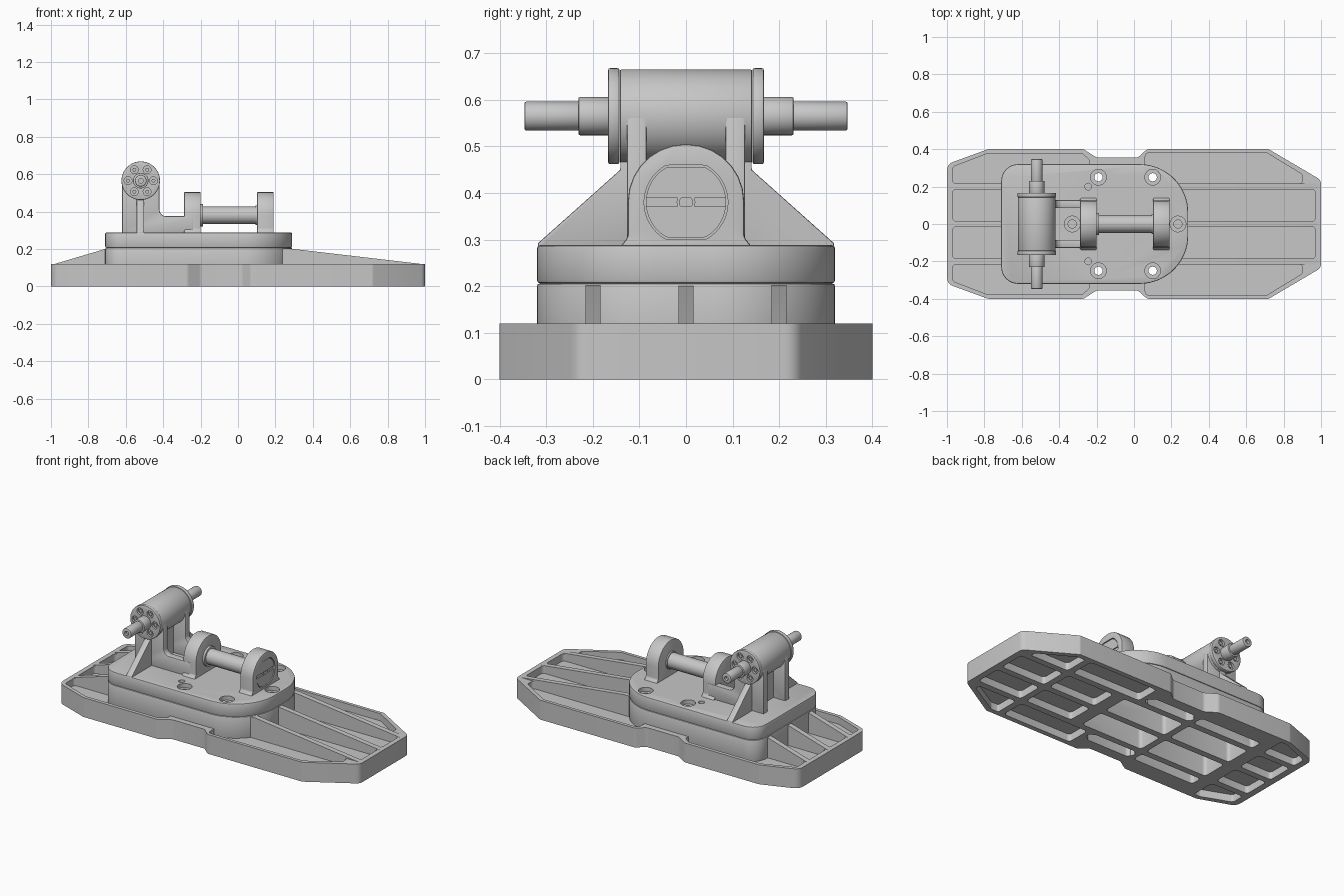
import bpy
import bmesh
from math import cos, sin, tan, pi, radians
from mathutils import Vector

cube = bpy.data.objects.get("Cube")
if cube:
    bpy.data.objects.remove(cube)

metal = bpy.data.materials.new("grey metal")
metal.use_nodes = True
metal.diffuse_color = (0.57, 0.57, 0.57, 1)
metal.node_tree.nodes["Principled BSDF"].inputs["Base Color"].default_value = metal.diffuse_color


def rect(x0, x1, y0, y1):
    return [(x0, y0), (x1, y0), (x1, y1), (x0, y1)]


def circle(cx, cy, r, n=40):
    return [(cx + r * cos(2 * pi * i / n), cy + r * sin(2 * pi * i / n)) for i in range(n)]


def flip(points):
    return [(p[0], -p[1], *p[2:]) for p in reversed(points)]


def rounded(points, radius=0.02, steps=4):
    """Fillet every corner; a third value on a point overrides the radius."""
    result = []
    for i, point in enumerate(points):
        r = point[2] if len(point) > 2 else radius
        p = Vector(point[:2])
        before = (Vector(points[i - 1][:2]) - p).normalized()
        after = (Vector(points[(i + 1) % len(points)][:2]) - p).normalized()
        if r == 0:
            result.append(tuple(p))
            continue
        half = before.angle(after) / 2
        centre = p + (before + after).normalized() * r / sin(half)
        start = (p + before * r / tan(half) - centre).normalized()
        end = (p + after * r / tan(half) - centre).normalized()
        count = max(steps, int(r * 60))
        for k in range(count + 1):
            result.append(tuple(centre + start.slerp(end, k / count).normalized() * r))
    return result


def place(a, b, h, axis):
    return {"x": (h, a, b), "y": (a, h, b), "z": (a, b, h)}[axis]


def solid(name, prisms, bevel=0):
    """One object from extruded outlines: (points, low, high, axis)."""
    bm = bmesh.new()
    for points, low, high, axis in prisms:
        bottom = [bm.verts.new(place(a, b, low, axis)) for a, b in points]
        top = [bm.verts.new(place(a, b, high, axis)) for a, b in points]
        bm.faces.new(bottom)
        bm.faces.new(top)
        for i in range(len(points)):
            bm.faces.new((bottom[i - 1], bottom[i], top[i], top[i - 1]))
    bmesh.ops.recalc_face_normals(bm, faces=bm.faces)
    mesh = bpy.data.meshes.new(name)
    bm.to_mesh(mesh)
    bm.free()
    mesh.materials.append(metal)
    obj = bpy.data.objects.new(name, mesh)
    bpy.context.collection.objects.link(obj)
    if bevel:
        mod = obj.modifiers.new("Bevel", "BEVEL")
        mod.width, mod.segments, mod.limit_method = bevel, 2, "ANGLE"
        apply(obj, mod)
    return obj


def apply(obj, mod):
    bpy.ops.object.select_all(action="DESELECT")
    bpy.context.view_layer.objects.active = obj
    obj.select_set(True)
    bpy.ops.object.modifier_apply(modifier=mod.name)


def cut(obj, prisms):
    cutter = solid("cutter", prisms)
    cutter.hide_render = True
    mod = obj.modifiers.new("Cut", "BOOLEAN")
    mod.operation, mod.solver, mod.object = "DIFFERENCE", "EXACT", cutter
    apply(obj, mod)
    bpy.data.objects.remove(cutter)


def both(points, low, high):
    return [(rounded(p), low, high, "z") for p in (points, flip(points))]


# Base plate outline, mirrored across y
edge = [(1, 0.235, 0.04), (0.72, 0.4, 0.02), (0.07, 0.4), (0.02, 0.355),
        (-0.2, 0.355), (-0.27, 0.4), (-0.78, 0.4, 0.04), (-1, 0.32, 0.05)]
base = solid("base_plate", [(rounded(edge + flip(edge), 0.03), 0, 0.12, "z")])

# Open pockets on the top of the base
top_pockets = [
    rect(0.15, 0.97, 0.015, 0.185),
    rect(-0.97, -0.65, 0.015, 0.185),
    [(0.15, 0.215), (0.9, 0.215), (0.9, 0.265), (0.71, 0.38), (0.06, 0.38), (0.06, 0.28)],
    [(-0.97, 0.215), (-0.65, 0.215), (-0.24, 0.3), (-0.24, 0.345, 0.01),
     (-0.28, 0.378), (-0.78, 0.378), (-0.97, 0.305)],
]
cut(base, [c for p in top_pockets for c in both(p, 0.075, 0.3)])

# Underside cells: shallow below the wings, deep below the pedestal
shallow = [
    rect(0.3, 0.62, 0.02, 0.18),
    rect(0.66, 0.96, 0.02, 0.18),
    rect(-0.96, -0.74, 0.02, 0.18),
    rect(0.15, 0.62, 0.22, 0.37),
    [(0.66, 0.22), (0.92, 0.22, 0.01), (0.92, 0.25, 0.01), (0.71, 0.37), (0.66, 0.37, 0.01)],
    [(-0.96, 0.22), (-0.74, 0.22), (-0.74, 0.37, 0.01), (-0.78, 0.37), (-0.96, 0.3)],
]
deep = [
    rect(-0.66, -0.24, 0.02, 0.18),
    rect(-0.2, 0.22, 0.02, 0.18),
    rect(-0.66, -0.24, 0.22, 0.29),
    rect(-0.2, 0.1, 0.22, 0.29),
]
deep_cells = [c for p in deep for c in both(p, -0.1, 0.15)]
cut(base, deep_cells + [c for p in shallow for c in both(p, -0.1, 0.045)])

# Pedestal and platform share one outline
side = [(0.29, 0.32, 0.26), (-0.71, 0.32, 0.09)]
outline = rounded(side + flip(side), steps=8)
pedestal = solid("pedestal", [(outline, 0.05, 0.206, "z")], bevel=0.006)
cut(pedestal, deep_cells)
platform = solid("platform", [(outline, 0.206, 0.288, "z")], bevel=0.007)

# Counterbored mounting holes
corners = [(x, y) for x in (-0.19, 0.1) for y in (-0.25, 0.25)]
middle = [(-0.33, 0), (0.235, 0)]
bores = [(circle(x, y, 0.042), 0.262, 0.4, "z") for x, y in corners + middle]
bores += [(circle(-0.245, y, 0.018), 0.24, 0.4, "z") for y in (-0.2, 0.2)]
cut(platform, bores)
cut(platform, [(circle(x, y, 0.022), 0.225, 0.4, "z") for x, y in middle])
through = [(circle(x, y, 0.022), -0.1, 0.4, "z") for x, y in corners]
for part in (platform, pedestal, base):
    cut(part, through)

# Sloping ribs on both wings
right_rib = [(0.2, 0.06), (0.98, 0.06), (0.98, 0.12), (0.27, 0.203), (0.2, 0.203)]
left_rib = [(-0.66, 0.06), (-0.66, 0.203), (-0.7, 0.203), (-0.98, 0.12), (-0.98, 0.06)]
solid("wing_ribs", [(profile, y - 0.016, y + 0.016, "y")
                    for profile in (right_rib, left_rib) for y in (-0.2, 0, 0.2)])

# Tower: two side walls, a centre web and outer gussets
wall = rounded([(-0.62, 0.28, 0), (-0.24, 0.28, 0), (-0.24, 0.375, 0), (-0.28, 0.375, 0),
                (-0.42, 0.375, 0.035), (-0.42, 0.565, 0), (-0.62, 0.565, 0)])
solid("tower_walls", [(wall, 0.085, 0.127, "y"), (wall, -0.127, -0.085, "y")], bevel=0.004)
solid("tower_web", [(rect(-0.54, -0.5, -0.09, 0.09), 0.28, 0.56, "z")])
gusset = [(0.1, 0.28), (0.318, 0.28), (0.318, 0.292), (0.141, 0.45), (0.141, 0.52), (0.1, 0.52)]
mirrored = [(-a, b) for a, b in gusset]
solid("gussets", [(g, -0.542, -0.503, "x") for g in (gusset, mirrored)], bevel=0.003)

# Cross barrel with bolted flanges and stepped pins
bx, bz = -0.52, 0.565
solid("barrel", [(circle(bx, bz, 0.1, 64), -0.142, 0.142, "y")], bevel=0.003)
ring = [(bx + 0.068 * cos(i * pi / 3), bz + 0.068 * sin(i * pi / 3)) for i in range(6)]
for name, s in (("left", 1), ("right", -1)):
    def along(points, near, far):
        return (points, min(s * near, s * far), max(s * near, s * far), "y")
    flange = solid(name + "_flange", [along(circle(bx, bz, 0.103, 64), 0.143, 0.167)], bevel=0.004)
    cut(flange, [along(circle(x, z, 0.021, 20), 0.153, 0.2) for x, z in ring])
    solid(name + "_flange_bolts", [along(circle(x, z, 0.011, 6), 0.15, 0.162) for x, z in ring])
    solid(name + "_boss", [along(circle(bx, bz, 0.041), 0.16, 0.231)], bevel=0.003)
    pin = solid(name + "_pin", [along(circle(bx, bz, 0.031), 0.22, 0.347)], bevel=0.004)
    cut(pin, [along(circle(bx, bz, 0.013, 20), 0.33, 0.4)])

# Arched shaft supports
arch = rounded([(-0.145, 0.28, 0), (0.145, 0.28, 0), (0.125, 0.305, 0.02), (0.125, 0.505, 0.124),
                (-0.125, 0.505, 0.124), (-0.125, 0.305, 0.02)], steps=6)
solid("inner_support", [(arch, -0.288, -0.2, "x")], bevel=0.005)
outer = solid("outer_support", [(arch, 0.102, 0.19, "x")], bevel=0.005)


def cap_outline(r, flat):
    return [(a, max(0.38 - flat, min(0.38 + flat, b))) for a, b in circle(0, 0.38, r, 48)]


# Slotted end cap set into the outer support
cut(outer, [(cap_outline(0.09, 0.08), 0.176, 0.3, "x")])
cap = solid("end_cap", [(cap_outline(0.086, 0.076), 0.17, 0.187, "x")])
cut(cap, [(rect(-0.2, 0.2, 0.371, 0.389), 0.18, 0.3, "x")])
hub = solid("cap_hub", [(circle(0, 0.38, 0.02), 0.17, 0.188, "x")])
cut(hub, [(circle(0, 0.38, 0.014), 0.178, 0.3, "x")])

# Shaft with end collars
solid("shaft", [(circle(0, 0.38, 0.047, 48), -0.21, 0.11, "x")])
solid("shaft_collars", [(circle(0, 0.38, 0.06, 48), -0.21, -0.187, "x"),
                        (circle(0, 0.38, 0.053, 48), 0.094, 0.11, "x")], bevel=0.003)

# Smooth the round faces and keep the edges sharp
bpy.ops.object.select_all(action="DESELECT")
for obj in bpy.context.scene.objects:
    if obj.type == "MESH":
        obj.select_set(True)
        bpy.context.view_layer.objects.active = obj
bpy.ops.object.shade_smooth_by_angle(angle=radians(30))
